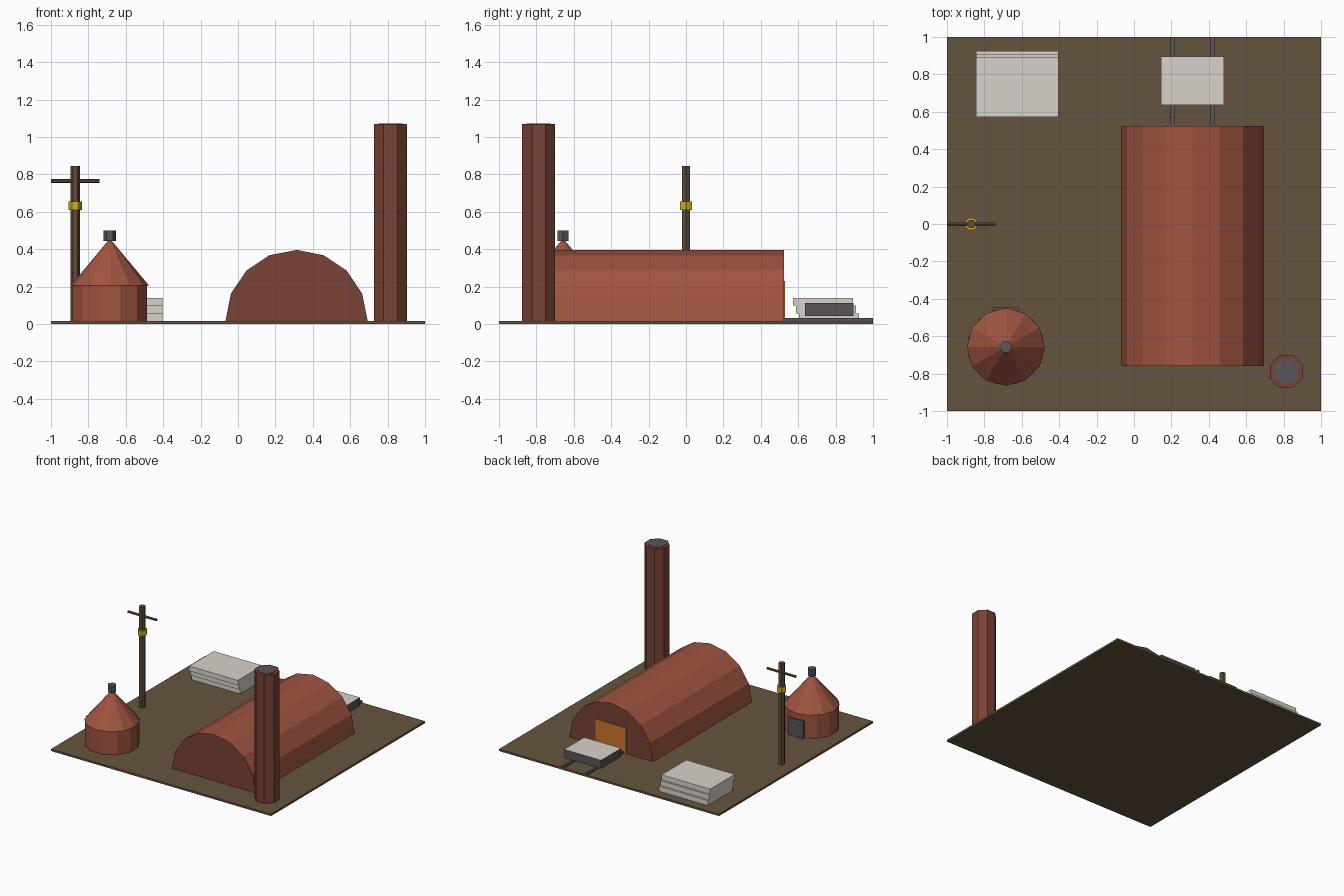
import bpy, bmesh, math
from mathutils import Matrix

cube = bpy.data.objects.get("Cube")
if cube:
    bpy.data.objects.remove(cube, do_unlink=True)


def material(name, r, g, b):
    """Flat material from 0-255 display values, stored as linear."""
    lin = [((c / 255 + 0.055) / 1.055) ** 2.4 for c in (r, g, b)] + [1]
    m = bpy.data.materials.new(name)
    m.use_nodes = True
    m.diffuse_color = lin
    bsdf = next(n for n in m.node_tree.nodes if n.type == "BSDF_PRINCIPLED")
    bsdf.inputs["Base Color"].default_value = lin
    return m


earth = material("earth_brown", 101, 84, 63)
brick = material("red_brick", 160, 84, 65)
dark_brick = material("dark_brick", 120, 66, 54)
iron = material("dark_iron", 88, 86, 88)
wood = material("pole_wood", 96, 77, 56)
clay = material("pale_clay", 217, 212, 203)
amber = material("orange_door", 205, 118, 44)
yellow = material("lamp_yellow", 205, 176, 34)


def finish(bm, name, *mats):
    bmesh.ops.recalc_face_normals(bm, faces=bm.faces)
    mesh = bpy.data.meshes.new(name)
    bm.to_mesh(mesh)
    bm.free()
    for m in mats:
        mesh.materials.append(m)
    obj = bpy.data.objects.new(name, mesh)
    bpy.context.collection.objects.link(obj)
    return obj


def box(name, mat, x, y, z):
    """Box given by (low, high) ranges."""
    bm = bmesh.new()
    bmesh.ops.create_cube(bm, size=1)
    for v in bm.verts:
        v.co = [r[0] if c < 0 else r[1] for c, r in zip(v.co, (x, y, z))]
    return finish(bm, name, mat)


def prism(name, mat, sides, radius, x, y, z0, z1, turn=0, top=None, axis="Z"):
    """Upright n-sided prism or cone, with a corner on +x when turn is 0."""
    bm = bmesh.new()
    bmesh.ops.create_cone(bm, cap_ends=True, segments=sides, radius1=radius,
                          radius2=radius if top is None else top, depth=z1 - z0)
    # Bring the first corner onto +x, whatever the primitive's start angle
    corner = bm.verts[:][0].co
    start = math.atan2(corner.y, corner.x)
    bmesh.ops.rotate(bm, verts=bm.verts, matrix=Matrix.Rotation(turn - start, 3, "Z"))
    bmesh.ops.translate(bm, verts=bm.verts, vec=(x, y, (z0 + z1) / 2))
    return finish(bm, name, mat)


GROUND = 0.016
box("ground", earth, (-1, 1), (-1, 1), (0, GROUND))

# Vaulted kiln: half of a 16-gon, dark brick on the two end walls
KX, KR, K_FRONT, K_BACK = 0.313, 0.38, -0.76, 0.525
bm = bmesh.new()
arch = [bm.verts.new((KX + KR * math.cos(i * math.pi / 8), K_FRONT,
                      GROUND + KR * math.sin(i * math.pi / 8))) for i in range(9)]
end = bm.faces.new(arch)
new = bmesh.ops.extrude_face_region(bm, geom=[end], use_keep_orig=True)["geom"]
bmesh.ops.translate(bm, verts=[g for g in new if isinstance(g, bmesh.types.BMVert)],
                    vec=(0, K_BACK - K_FRONT, 0))
bm.normal_update()
for f in bm.faces:
    f.material_index = int(abs(f.normal.y) > 0.9)
finish(bm, "kiln", brick, dark_brick)
box("kiln_door", amber, (KX - 0.14, KX + 0.14), (K_BACK - 0.004, K_BACK + 0.005),
    (GROUND, 0.23))

# Rails and loaded cart behind the kiln
for side, s in (("right", -1), ("left", 1)):
    x = KX + s * 0.107
    box(side + "_rail", iron, (x - 0.01, x + 0.01), (K_BACK, 1), (GROUND, 0.033))
cart = box("cart", iron, (KX - 0.168, KX + 0.168), (0.635, 0.895), (0.042, 0.112))
cart.data.materials.append(clay)
for p in cart.data.polygons:
    p.material_index = int(p.normal.z > 0.9)

# Stack of slabs, each shifted a little forward of the one below
for i in range(3):
    z, y = GROUND + i * 0.041, 0.604 - i * 0.0155
    box(f"slab_{i + 1}", clay, (-0.845, -0.403), (y, y + 0.32), (z, z + 0.041))

# Chimney with a dark flue opening
CX, CY = 0.815, -0.788
prism("chimney", dark_brick, 8, 0.0953, CX, CY, GROUND, 1.07, math.pi / 8)
prism("chimney_flue", iron, 8, 0.07, CX, CY, 1.066, 1.073, math.pi / 8)

# Round kiln with a conical roof, vent and door
SX, SY = -0.685, -0.657
prism("round_kiln_wall", brick, 12, 0.206, SX, SY, GROUND, 0.207, math.pi / 12)
prism("round_kiln_roof", brick, 12, 0.208, SX, SY, 0.207, 0.457, top=0)
prism("roof_vent", iron, 6, 0.034, SX, SY, 0.443, 0.5)
box("round_kiln_door", iron, (SX - 0.067, SX + 0.067), (SY + 0.19, SY + 0.212),
    (GROUND, 0.16))

# Utility pole with crossbar and lamp band
PX = -0.87
prism("pole", wood, 6, 0.025, PX, 0, GROUND, 0.845)
prism("lamp_band", yellow, 6, 0.037, PX, 0, 0.61, 0.655)
bar = prism("crossbar", wood, 6, 0.011, 0, 0, -0.13, 0.13)
bar.data.transform(Matrix.Translation((PX, 0, 0.764)) @ Matrix.Rotation(math.pi / 2, 4, "Y"))
